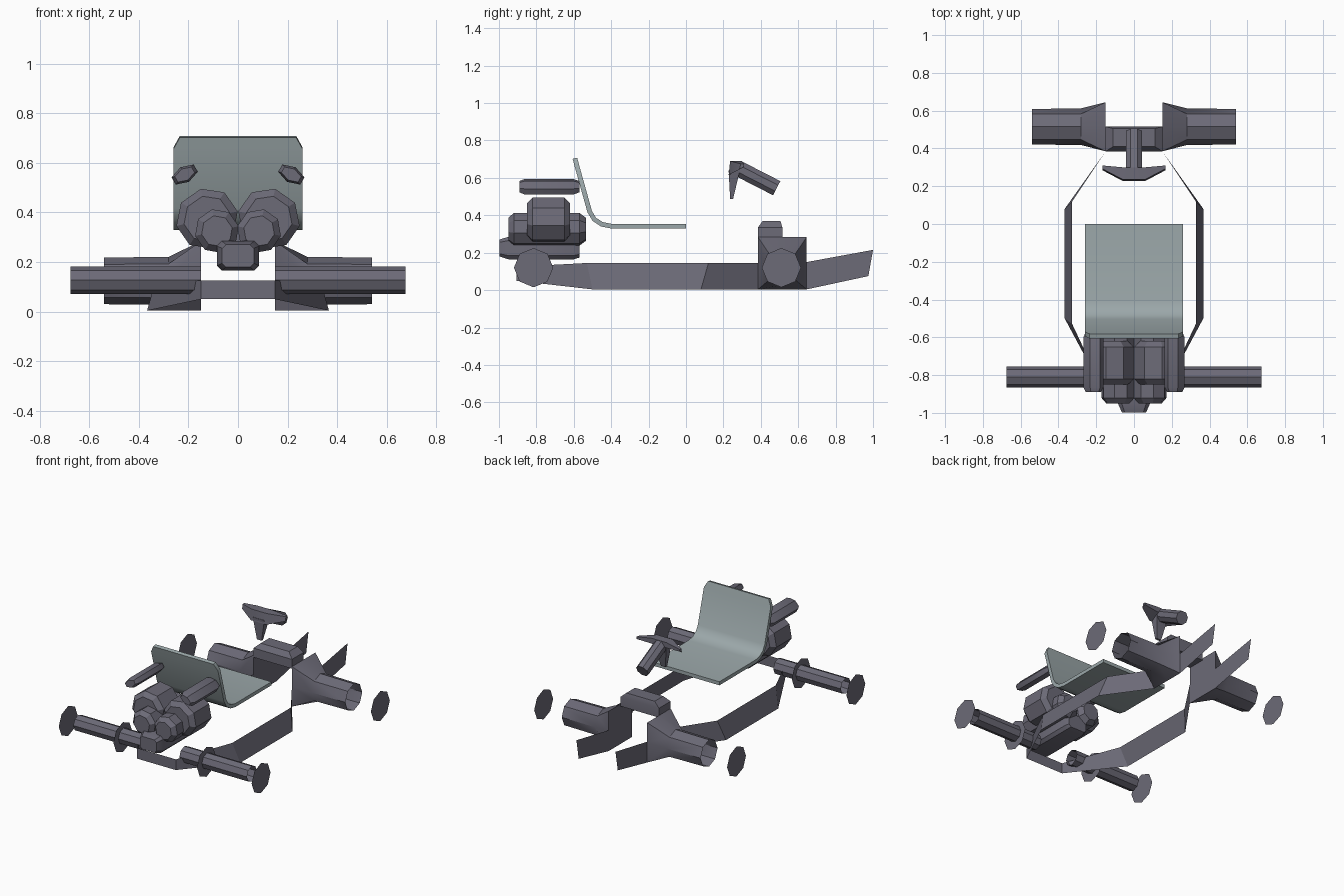
import bpy, bmesh, math
from mathutils import Vector

if "Cube" in bpy.data.objects:
    bpy.data.objects.remove(bpy.data.objects["Cube"])


def material(name, rgb):
    m = bpy.data.materials.new(name)
    m.diffuse_color = (*rgb, 1)
    m.use_nodes = True
    m.node_tree.nodes["Principled BSDF"].inputs["Base Color"].default_value = m.diffuse_color
    return m


METAL = material("dark_metal", (0.15, 0.145, 0.185))
SEAT = material("seat_grey", (0.33, 0.39, 0.40))


def loft(name, rings, cap0=True, cap1=True, mat=METAL, closed=True, smooth=30):
    """Skin a row of point rings into one mesh."""
    bm = bmesh.new()
    rows = [[bm.verts.new(p) for p in r] for r in rings]
    n = len(rows[0])
    for a, b in zip(rows, rows[1:]):
        for i in range(n if closed else n - 1):
            j = (i + 1) % n
            bm.faces.new((a[i], a[j], b[j], b[i]))
    if cap0:
        bm.faces.new(rows[0][::-1])
    if cap1:
        bm.faces.new(rows[-1])
    bmesh.ops.recalc_face_normals(bm, faces=bm.faces)
    me = bpy.data.meshes.new(name)
    bm.to_mesh(me)
    bm.free()
    me.materials.append(mat)
    ob = bpy.data.objects.new(name, me)
    bpy.context.collection.objects.link(ob)
    if smooth:
        bpy.ops.object.select_all(action='DESELECT')
        ob.select_set(True)
        bpy.context.view_layer.objects.active = ob
        bpy.ops.object.shade_smooth_by_angle(angle=math.radians(smooth))
    return ob


def ngon(n, r, turn=0.0, stretch=1.0):
    """Regular polygon, stretched across, then turned (degrees)."""
    t = math.radians(turn)
    out = []
    for k in range(n):
        a = math.tau * (k + 0.5) / n
        u, v = r * stretch * math.cos(a), r * math.sin(a)
        out.append((u * math.cos(t) - v * math.sin(t),
                    u * math.sin(t) + v * math.cos(t)))
    return out


def along_y(name, cx, cz, shape, stations):
    return loft(name, [[(cx + u * s, y, cz + v * s) for u, v in shape]
                       for y, s in stations])


def ring_x(x, y, z, r, turn=22.5):
    return [(x, y + u, z + v) for u, v in ngon(8, r, turn)]


# Bent seat sheet with clipped backrest corners
path = [(0, .342, .26), (-.40, .342, .26), (-.45, .352, .26), (-.49, .378, .26),
        (-.515, .42, .26), (-.582, .66, .26), (-.594, .705, .235)]
rings = []
for i, (y, z, w) in enumerate(path):
    p, q = path[max(i - 1, 0)], path[min(i + 1, len(path) - 1)]
    t = Vector((q[0] - p[0], q[1] - p[1])).normalized() * 0.0125
    rings.append([(-w, y - t.y, z + t.x), (w, y - t.y, z + t.x),
                  (w, y + t.y, z - t.x), (-w, y + t.y, z - t.x)])
loft("seat", rings, mat=SEAT)

for s, side in ((1, "right"), (-1, "left")):
    # Wheel discs and open rear axle tube
    for label, x, y in (("front_disc", .75, .51), ("rear_disc", .75, -.815),
                        ("rear_inner_disc", .325, -.815)):
        loft(f"{label}_{side}", [ring_x(s * x, y, .12, .105)], cap0=False, smooth=0)
    loft(f"rear_axle_{side}", [ring_x(s * .15, -.81, .127, .055),
                               ring_x(s * .675, -.81, .127, .055)], False, False)

    # Front hub: square inner block tapering to an open round sleeve
    block = []
    for k in range(8):
        a = math.tau * (k + 1) / 8
        c, d = math.cos(a), math.sin(a)
        m = max(abs(c), abs(d))
        block.append((s * .15, .515 + .13 * c / m, .144 + .14 * d / m))
    loft(f"front_hub_{side}", [block, ring_x(s * .28, .515, .124, .097),
                               ring_x(s * .54, .515, .124, .094)], True, False)

    # Side rail strip: (top point, bottom point) along its length
    rail = [((.15, .385, .145), (.15, .385, .004)),
            ((.327, .12, .145), (.367, .08, .004)),
            ((.327, -.53, .145), (.367, -.50, .004)),
            ((.15, -.905, .125), (.15, -.905, .05))]
    loft(f"side_rail_{side}", [[(s * x, y, z) for x, y, z in pair] for pair in rail],
         False, False, closed=False, smooth=0)

    # Nose plate
    loft(f"nose_plate_{side}", [[(s * .15, .645, .004), (s * .15, .645, .15)],
                                [(s * .152, .975, .075), (s * .152, 1.0, .215)]],
         False, False, closed=False, smooth=0)

    # Engine cylinder banks and exhaust
    along_y(f"cylinder_bank_{side}", s * .125, .375, ngon(8, .122, s * -35, 1.05),
            [(-.85, .75), (-.82, 1), (-.65, 1), (-.62, .75)])
    along_y(f"cylinder_core_{side}", s * .085, .325, ngon(8, .09, s * -35),
            [(-.95, .7), (-.92, 1), (-.57, 1), (-.535, .7)])
    along_y(f"exhaust_{side}", s * .215, .553, ngon(6, .034, s * -30, 1.75),
            [(-.89, .75), (-.865, 1), (-.60, 1), (-.57, .75)])

# Engine sump between the cylinder banks
sump = [(-.085, -.04), (-.065, -.06), (.065, -.06), (.085, -.04),
        (.085, .04), (.065, .06), (-.065, .06), (-.085, .04)]
along_y("engine_sump", 0, .225, sump, [(-.998, .75), (-.95, 1), (-.60, 1), (-.57, .85)])

# Rear cross strip joining the rails
loft("rear_crossbar", [[(-.15, -.905, .05), (-.15, -.905, .125)],
                       [(.15, -.905, .05), (.15, -.905, .125)]],
     False, False, closed=False, smooth=0)


def slab(x, y0, y1, z):
    return [(-x, y0, z), (x, y0, z), (x, y1, z), (-x, y1, z)]


# Front crossbar with bevelled top
loft("front_crossbar", [slab(.15, .385, .515, .27), slab(.15, .385, .515, .335),
                        slab(.11, .41, .505, .37)])

# Steering grip: swept wing, lower spike and column
wing = []
for x, y0, y1, z0, z1 in ((-.168, .285, .31, .645, .675), (-.06, .228, .30, .615, .69),
                          (.06, .228, .30, .615, .69), (.168, .285, .31, .645, .675)):
    wing.append([(x, y0, z0), (x, y0 + .008, z1), (x, y1, z1), (x, y1, (z0 + z1) / 2)])
loft("steering_wing", wing)
loft("steering_spike", [slab(.018, .236, .252, .488), slab(.045, .228, .288, .64)])
start, end = Vector((0, .28, .65)), Vector((0, .485, .545))
up = Vector((0, end.z - start.z, start.y - end.y)).normalized() * -1
up = Vector((0, -(end - start).z, (end - start).y)).normalized()
loft("steering_column", [[c + Vector((u, 0, 0)) + up * v for u, v in ngon(8, .046)]
                         for c in (start, end)])
